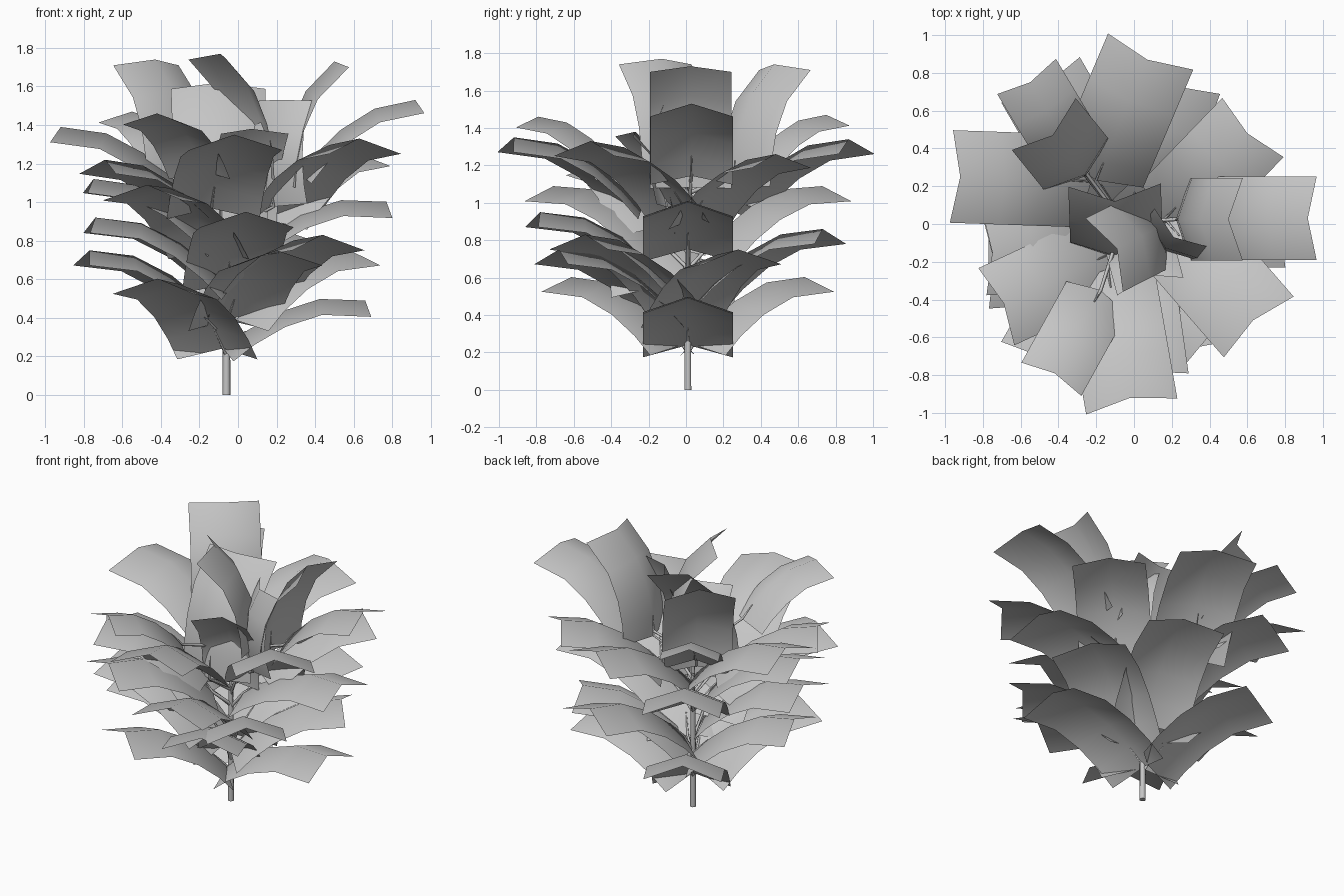
import bpy
import bmesh
from math import sin, cos, tan, radians
from mathutils import Vector

cube = bpy.data.objects.get("Cube")
if cube:
    bpy.data.objects.remove(cube)

grey = bpy.data.materials.new("plain grey")
grey.use_nodes = True
COLOR = (0.56, 0.56, 0.56, 1)
grey.diffuse_color = COLOR
grey.node_tree.nodes["Principled BSDF"].inputs["Base Color"].default_value = COLOR

STEM = Vector((-0.06, 0.01, 0))
SEGMENTS = [(0.15, 20), (0.2, 12), (0.23, 0), (0.24, -20)]  # length, bend
WIDTH = 0.49
FOLD = 0.085
NOTCH = 0.035
UP = Vector((0, 0, 1))


def leaf_profile(elevation):
    """Ridge points (reach, height) and their normals, from base to tip."""
    points = [Vector((0, 0))]
    angles = [radians(elevation + bend) for _, bend in SEGMENTS]
    for (length, _), a in zip(SEGMENTS, angles):
        points.append(points[-1] + Vector((cos(a), sin(a))) * length)
    joints = [angles[0]]
    joints += [(a + b) / 2 for a, b in zip(angles, angles[1:])]
    joints.append(angles[-1])
    return points, [Vector((-sin(a), cos(a))) for a in joints]


def heading(azimuth):
    a = radians(azimuth)
    return Vector((cos(a), sin(a), 0))


def add_tube(name, path, radii, roundness):
    """Thin tapered tube along a path."""
    curve = bpy.data.curves.new(name, "CURVE")
    curve.dimensions = "3D"
    curve.fill_mode = "FULL"
    curve.bevel_depth = 1
    curve.bevel_resolution = roundness
    curve.use_fill_caps = True
    spline = curve.splines.new("POLY")
    spline.points.add(len(path) - 1)
    for point, p, r in zip(spline.points, path, radii):
        point.co = (*p, 1)
        point.radius = r
    curve.materials.append(grey)
    bpy.context.collection.objects.link(bpy.data.objects.new(name, curve))


def add_leaf(name, tip, azimuth, elevation, size):
    """Folded, arching leaf whose ridge ends at tip, with a stalk to the stem."""
    points, normals = leaf_profile(elevation)
    out, side = heading(azimuth), heading(azimuth + 90) * WIDTH / 2 * size

    def place(p):
        d = (p - points[-1]) * size
        return tip + out * d.x + UP * d.y

    bm = bmesh.new()
    rows = []
    for p, n in zip(points, normals):
        edge = p - n * FOLD
        if p is points[-1]:
            edge += Vector((n.y, -n.x)) * NOTCH
        spots = (place(edge) - side, place(p), place(edge) + side)
        rows.append([bm.verts.new(s) for s in spots])
    for low, high in zip(rows, rows[1:]):
        for i in range(2):
            bm.faces.new((low[i], high[i], high[i + 1], low[i + 1])).smooth = True
    mesh = bpy.data.meshes.new(name)
    bm.to_mesh(mesh)
    bm.free()
    mesh.materials.append(grey)
    bpy.context.collection.objects.link(bpy.data.objects.new(name, mesh))

    base, inner = place(points[0]), place(points[1])
    start = STEM + UP * max(0.2, min(1.05, base.z - 0.12))
    add_tube(name + "_stalk", (start, base, inner), (0.012, 0.009, 0.004), 0)


def add_whorl(name, reach, height, lean, elevation):
    """Three evenly spread leaves, the whole ring leaning down towards +x."""
    for i in range(3):
        out = heading(i * 120)
        drop = reach * tan(radians(lean)) * out.x
        tip = STEM + out * reach + UP * (height - drop)
        add_leaf(f"{name}_{i + 1}", tip, i * 120, elevation - lean * out.x, 0.98)


def add_leaves(name, elevation, size, places):
    """Single leaves, each given by tip x, y, z and azimuth."""
    for i, (x, y, z, azimuth) in enumerate(places):
        add_leaf(f"{name}_{i + 1}", Vector((x, y, z)), azimuth, elevation, size)


# Regular whorls of three
add_whorl("bottom_leaf", 0.72, 0.565, 6, 24)
add_whorl("inner_leaf", 0.83, 1.06, 4, 22)

# Irregular leaves between the whorls
add_leaves("low_leaf", 27, 0.98, [
    (0.2, -0.68, 0.75, -68), (0.58, 0.28, 0.75, 30), (-0.77, -0.06, 0.75, 190)])
add_leaves("middle_leaf", 27, 1, [
    (0.44, -0.54, 0.83, -50), (0.04, -0.78, 0.95, -82),
    (-0.74, -0.2, 0.92, 184), (0.21, 0.73, 0.86, 70)])
add_leaves("side_leaf", 28, 0.92, [
    (-0.75, -0.15, 1.12, 183), (-0.69, -0.42, 1.22, 205), (0.6, 0.48, 1.26, 46)])
add_leaves("broad_leaf", 28, 1, [
    (-0.02, -0.92, 1.35, -80), (0.63, -0.51, 1.33, -49),
    (0.07, 0.87, 1.34, 67), (-0.92, 0.25, 1.39, 178)])

# Upper leaves, two of them smaller
add_leaves("upper_leaf", 32, 0.9, [(0.92, 0.03, 1.53, 0)])
add_leaves("small_leaf", 30, 0.74, [(-0.42, -0.79, 1.46, -119), (-0.55, 0.75, 1.47, 121)])

# Upright leaves at the crown
add_leaves("crown_leaf", 66, 0.89, [
    (0.5, 0.025, 1.73, 0), (-0.43, 0.47, 1.74, 129), (-0.09, -0.13, 1.77, 207)])
add_leaves("back_crown_leaf", 67, 1, [(-0.1, 0.12, 1.62, 92)])
add_leaves("small_crown_leaf", 66, 0.74, [(0.07, -0.27, 1.38, -75)])
add_leaves("steep_crown_leaf", 85, 0.7, [(0.21, -0.07, 1.53, 54)])

# Main stem
add_tube("stem", [STEM + UP * h for h in (0, 0.6, 1.2)], (0.021, 0.017, 0.008), 1)
